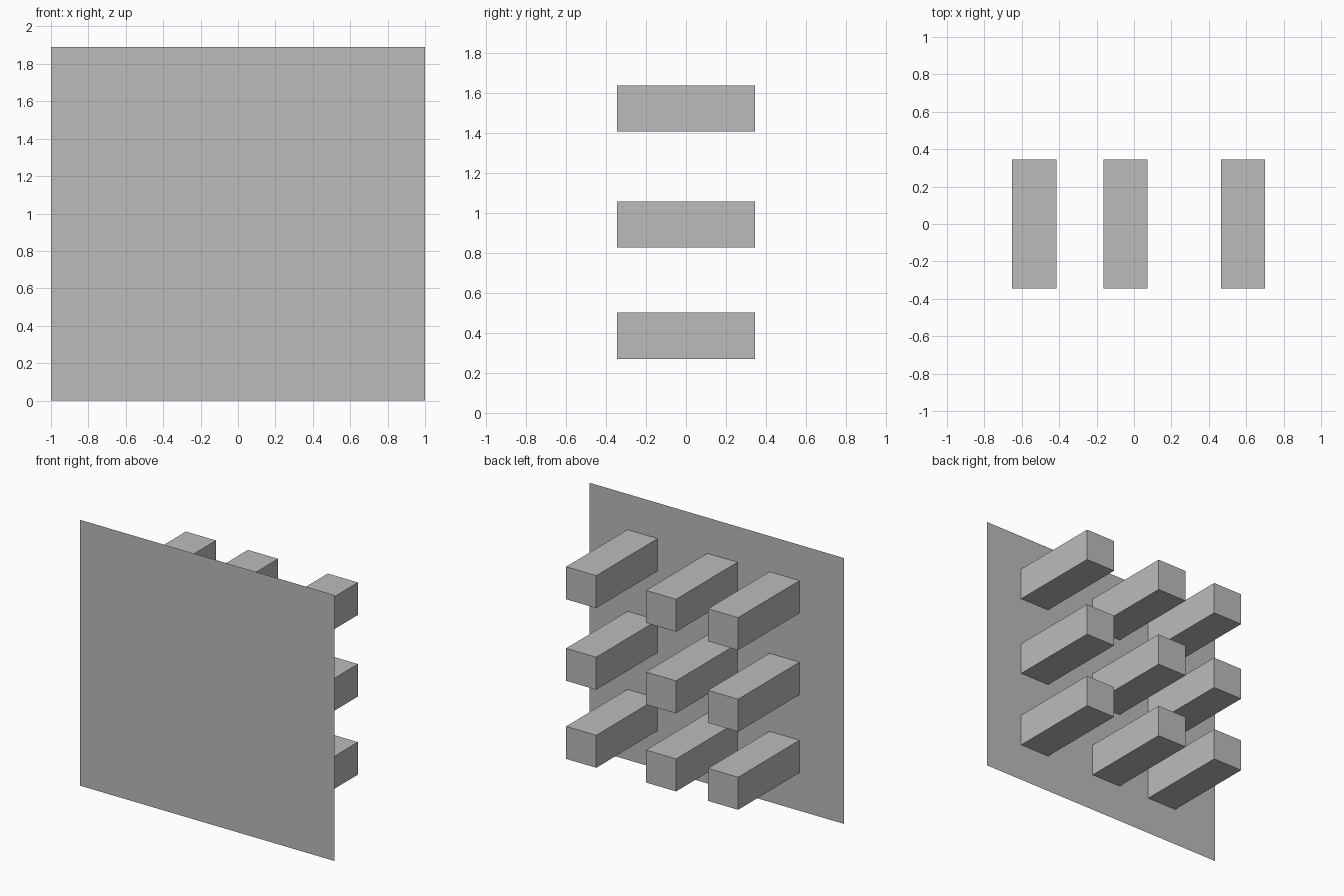
import bpy
import bmesh
from mathutils import Matrix, Vector

default = bpy.data.objects.get("Cube")
if default:
    bpy.data.objects.remove(default, do_unlink=True)

WIDTH, HEIGHT = 2.0, 1.89
FRONT, BACK = -0.345, 0.345
BAR_W, BAR_H = 0.237, 0.231
COLUMNS = {"right": -0.533, "middle": -0.045, "left": 0.583}
ROWS = {"lower": 0.386, "centre": 0.941, "upper": 1.521}

grey = bpy.data.materials.new("plain_grey")
grey.use_nodes = True
colour = (0.5, 0.5, 0.5, 1.0)
grey.diffuse_color = colour
grey.node_tree.nodes["Principled BSDF"].inputs["Base Color"].default_value = colour


def add_object(name, bm):
    mesh = bpy.data.meshes.new(name)
    bm.to_mesh(mesh)
    bm.free()
    mesh.materials.append(grey)
    obj = bpy.data.objects.new(name, mesh)
    bpy.context.collection.objects.link(obj)
    return obj


# Thin front panel: a single sheet facing the front
bm = bmesh.new()
corners = [(-1, 0), (1, 0), (1, 1), (-1, 1)]
bm.faces.new([bm.verts.new((x * WIDTH / 2, FRONT, z * HEIGHT)) for x, z in corners])
add_object("front_panel", bm)


# Square bars standing out behind the panel, open where they meet it
def add_bar(name, x, z):
    bm = bmesh.new()
    size = Vector((BAR_W, BACK - FRONT, BAR_H))
    place = Matrix.LocRotScale(Vector((x, (FRONT + BACK) / 2, z)), None, size)
    bmesh.ops.create_cube(bm, size=1, matrix=place)
    bm.normal_update()
    hidden = [f for f in bm.faces if f.normal.y < -0.9]
    bmesh.ops.delete(bm, geom=hidden, context="FACES_ONLY")
    add_object(name, bm)


for row, z in ROWS.items():
    for column, x in COLUMNS.items():
        add_bar(f"{row}_{column}_bar", x, z)
